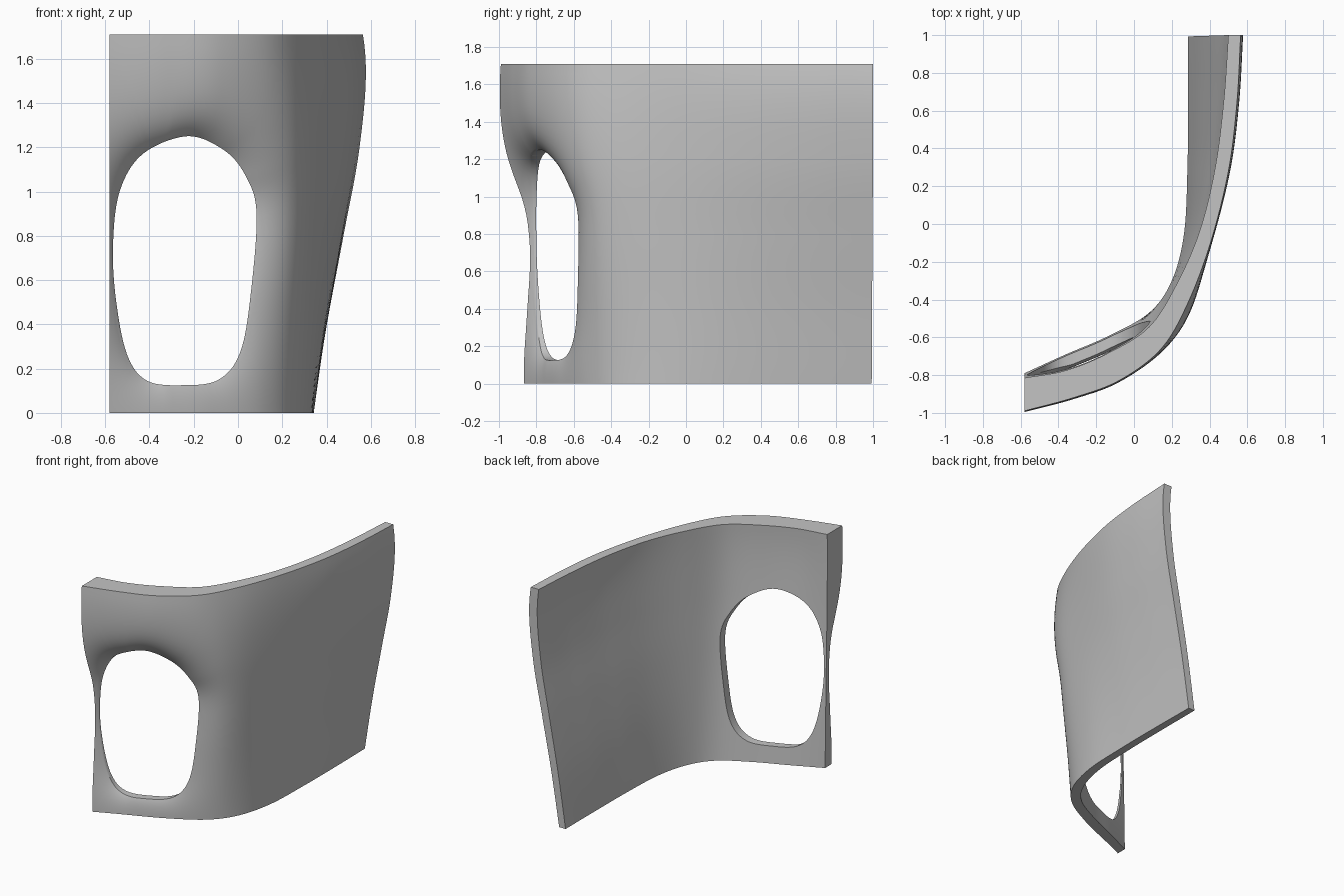
import bpy, bmesh, math
from mathutils import Vector

if "Cube" in bpy.data.objects:
    bpy.data.objects.remove(bpy.data.objects["Cube"])

HEIGHT, STEP, LEFT = 1.71, 0.22, -0.58

# Plan curves of the wall, matched station by station from the opening to the far end
INNER_BOTTOM = [(-.58, -.79), (-.36, -.69), (-.14, -.595), (.08, -.47), (.2, -.3),
                (.265, -.05), (.283, .3), (.286, .65), (.286, .993)]
INNER_TOP = [(-.58, -.815), (-.36, -.775), (-.14, -.685), (.08, -.545), (.23, -.31),
             (.35, -.03), (.43, .3), (.475, .65), (.5, 1)]
OUTER_BOTTOM = [(-.58, -.87), (-.34, -.77), (-.11, -.67), (.12, -.53), (.255, -.35),
                (.325, -.08), (.34, .28), (.342, .64), (.338, .993)]
OUTER_TOP = [(-.58, -.99), (-.32, -.92), (-.08, -.83), (.14, -.665), (.28, -.43),
             (.405, -.1), (.5, .28), (.545, .64), (.565, 1)]
# Lean from bottom curve to top curve, paired with the height
LEAN = [(0, 0), (.28, .4), (.61, .8), (.93, 1.2), (1.05, 1.6), (.75, 2)]
# Outline of the opening, seen from the front
OPENING = [(-.23, 1.25), (-.07, 1.19), (.03, 1.07), (.085, .9), (.055, .55), (.005, .28),
           (-.09, .15), (-.25, .125), (-.41, .145), (-.5, .26), (-.55, .5), (-.565, .75),
           (-.535, 1.0), (-.43, 1.17)]


def spline(points, t, closed=False):
    """Smooth curve through points; t counts stations."""
    n = len(points)
    i = math.floor(t) if closed else min(max(int(t), 0), n - 2)
    f = t - i

    def p(j):
        if closed:
            return Vector(points[j % n])
        if j < 0:
            return 2 * Vector(points[0]) - Vector(points[1])
        if j >= n:
            return 2 * Vector(points[-1]) - Vector(points[-2])
        return Vector(points[j])
    a, b, c, d = p(i - 1), p(i), p(i + 1), p(i + 2)
    return b + (c - a) * f / 2 + (2 * a - 5 * b + 4 * c - d) * f**2 / 2 \
        + (3 * b - a - 3 * c + d) * f**3 / 2


SAMPLES = 420
rim = [spline(OPENING, i * len(OPENING) / SAMPLES, True) for i in range(SAMPLES)]


def wall_points(x, z):
    """Inner and outer surface points; the wall thins towards the opening."""
    u = min(max((x - LEFT) / STEP, 0), 8)
    lean = spline(LEAN, z / 0.4).x
    inner, outer = spline(INNER_BOTTOM, u), spline(OUTER_BOTTOM, u)
    inner += (spline(INNER_TOP, u) - inner) * lean
    outer += (spline(OUTER_TOP, u) - outer) * lean
    # Rounded swell of the outer corner
    swell = math.exp(-((u - 3.8) / .9)**2) * math.sin(math.pi * (z / HEIGHT)**1.5)
    outer += Vector((.8, -.6)) * .04 * swell
    # Lip of the opening, thinnest beside the left edge
    gap = min((r - Vector((x, z))).length for r in rim)
    near = math.exp(-gap / .08)
    lip = min(.06, .01 + .2 * (x - LEFT))
    outer = inner + (outer - inner) * (1 - near) - Vector((0, lip * near))
    return Vector((*inner, z)), Vector((*outer, z))


# Flat layout: rings around the opening, then a plain grid for the long side
SEAM, END = LEFT + 3.6 * STEP, LEFT + 8 * STEP
ROWS, RINGS, COLUMNS = 36, 14, 44
flat = bmesh.new()


def add_grid(rows):
    verts = [[flat.verts.new((p[0], p[1], 0)) for p in row] for row in rows]
    for r0, r1 in zip(verts, verts[1:]):
        for a, b, c, d in zip(r0, r0[1:], r1[1:], r1):
            flat.faces.new((a, b, c, d))


corners = [Vector(c) for c in ((LEFT, 0), (SEAM, 0), (SEAM, HEIGHT), (LEFT, HEIGHT))]
border = [corners[k].lerp(corners[(k + 1) % 4], i / ROWS) for k in range(4) for i in range(ROWS)]
border.append(border[0])
centre = Vector((-.23, .7))
hole = [max(rim, key=lambda r: (r - centre).normalized().dot((b - centre).normalized()))
        for b in border]
add_grid([[h.lerp(b, (i / RINGS)**1.5) for h, b in zip(hole, border)]
          for i in range(RINGS + 1)])
add_grid([[(SEAM + (END - SEAM) * i / COLUMNS, HEIGHT * j / ROWS) for j in range(ROWS + 1)]
          for i in range(COLUMNS + 1)])
bmesh.ops.remove_doubles(flat, verts=flat.verts, dist=1e-5)

# Wrap the layout into two skins and close every border between them
solid = bmesh.new()
pairs = {}
for v in flat.verts:
    pairs[v] = [solid.verts.new(p) for p in wall_points(v.co.x, v.co.y)]
for f in flat.faces:
    solid.faces.new([pairs[v][0] for v in f.verts])
    solid.faces.new([pairs[v][1] for v in reversed(f.verts)])
for e in flat.edges:
    if e.is_boundary:
        a, b = e.verts
        solid.faces.new((pairs[a][0], pairs[b][0], pairs[b][1], pairs[a][1]))
bmesh.ops.recalc_face_normals(solid, faces=solid.faces)

mesh = bpy.data.meshes.new("curved_wall")
solid.to_mesh(mesh)
flat.free()
solid.free()
wall = bpy.data.objects.new("curved_wall", mesh)
bpy.context.collection.objects.link(wall)

# Plain grey finish
grey = bpy.data.materials.new("plain grey")
grey.use_nodes = True
colour = (.55, .55, .55, 1)
grey.diffuse_color = colour
grey.node_tree.nodes["Principled BSDF"].inputs["Base Color"].default_value = colour
mesh.materials.append(grey)

bpy.ops.object.select_all(action='DESELECT')
wall.select_set(True)
bpy.context.view_layer.objects.active = wall
bpy.ops.object.shade_smooth_by_angle(angle=math.radians(35))
